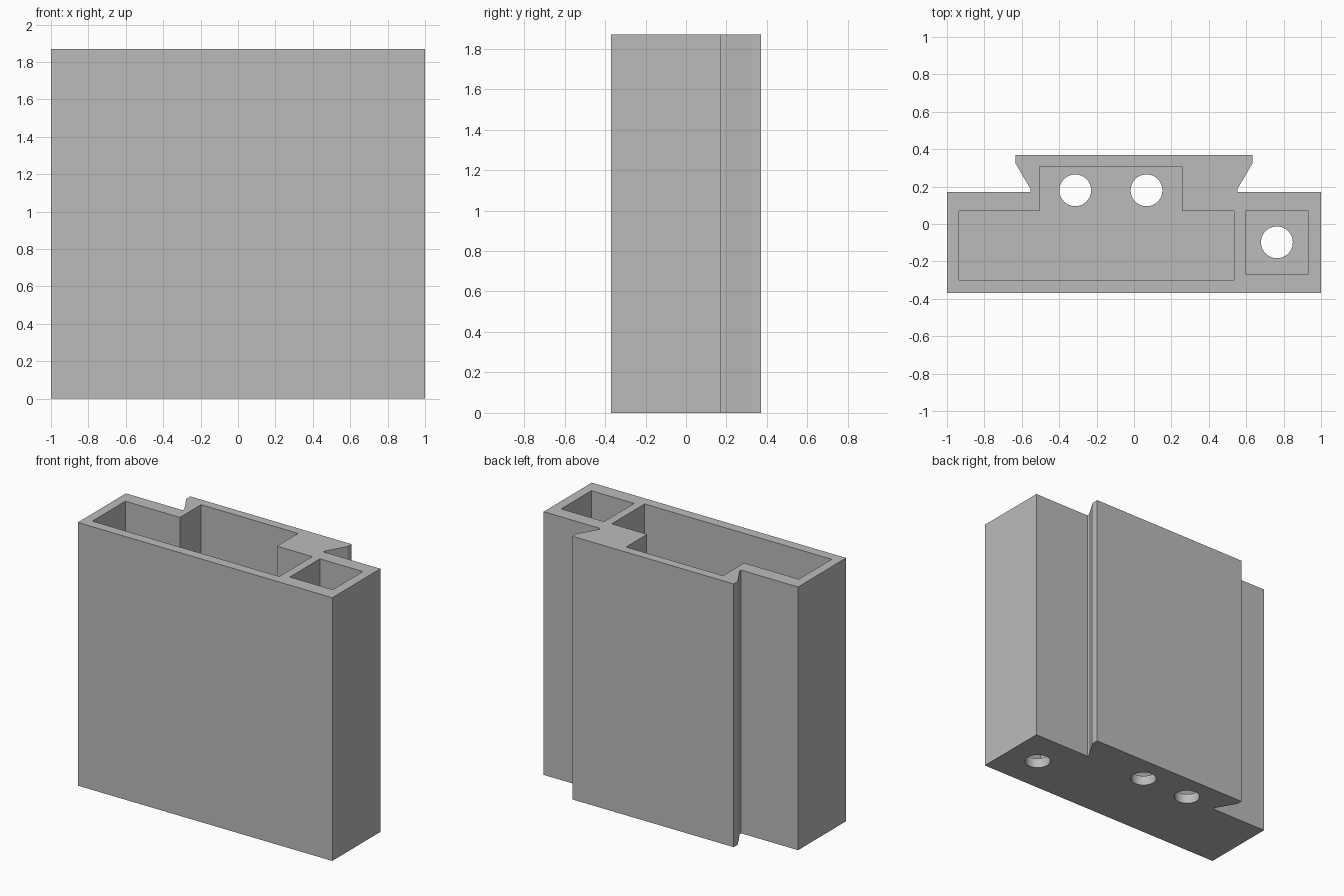
import bpy
import bmesh
import math

cube = bpy.data.objects.get("Cube")
if cube:
    bpy.data.objects.remove(cube, do_unlink=True)

HEIGHT = 1.87
FLOOR = 0.07
HOLE_RADIUS = 0.085

grey = bpy.data.materials.new("light grey")
grey.use_nodes = True
grey.diffuse_color = (0.5, 0.5, 0.5, 1)
grey.node_tree.nodes["Principled BSDF"].inputs["Base Color"].default_value = (0.5, 0.5, 0.5, 1)


def prism(name, outline, bottom, top):
    """Extrude a closed xy outline from bottom to top."""
    bm = bmesh.new()
    face = bm.faces.new([bm.verts.new((x, y, bottom)) for x, y in outline])
    result = bmesh.ops.extrude_face_region(bm, geom=[face])
    verts = [v for v in result["geom"] if isinstance(v, bmesh.types.BMVert)]
    bmesh.ops.translate(bm, verts=verts, vec=(0, 0, top - bottom))
    bmesh.ops.recalc_face_normals(bm, faces=bm.faces)
    mesh = bpy.data.meshes.new(name)
    bm.to_mesh(mesh)
    bm.free()
    mesh.materials.append(grey)
    obj = bpy.data.objects.new(name, mesh)
    bpy.context.collection.objects.link(obj)
    return obj


def rectangle(x0, x1, y0, y1):
    return [(x0, y0), (x1, y0), (x1, y1), (x0, y1)]


def circle(x, y, radius, sides=48):
    angles = [2 * math.pi * i / sides for i in range(sides)]
    return [(x + radius * math.cos(a), y + radius * math.sin(a)) for a in angles]


# Body with a mirrored dovetail rail along its back
half = [(1, -0.37), (1, 0.17), (0.553, 0.17), (0.553, 0.187), (0.634, 0.325), (0.634, 0.37)]
body = prism("holder_body", half + [(-x, y) for x, y in reversed(half)], 0, HEIGHT)

# Main pocket reaching into the rail, and the small side pocket
main_pocket = [(-0.935, -0.3), (0.535, -0.3), (0.535, 0.07), (0.257, 0.07),
               (0.257, 0.307), (-0.505, 0.307), (-0.505, 0.07), (-0.935, 0.07)]
cutters = [
    prism("main_pocket_cutter", main_pocket, FLOOR, HEIGHT + 0.1),
    prism("side_pocket_cutter", rectangle(0.595, 0.932, -0.268, 0.07), FLOOR, HEIGHT + 0.1),
]

# Round drain holes through the floor
for x, y in [(-0.314, 0.18), (0.067, 0.18), (0.764, -0.098)]:
    cutters.append(prism("floor_hole_cutter", circle(x, y, HOLE_RADIUS), -0.1, FLOOR + 0.1))

bpy.ops.object.select_all(action="DESELECT")
bpy.context.view_layer.objects.active = body
body.select_set(True)
for cutter in cutters:
    cutter.hide_render = True
    cut = body.modifiers.new("cut", "BOOLEAN")
    cut.operation = "DIFFERENCE"
    cut.solver = "EXACT"
    cut.object = cutter
    bpy.ops.object.modifier_apply(modifier=cut.name)
for cutter in cutters:
    bpy.data.objects.remove(cutter, do_unlink=True)

bpy.ops.object.shade_smooth_by_angle(angle=math.radians(30))
